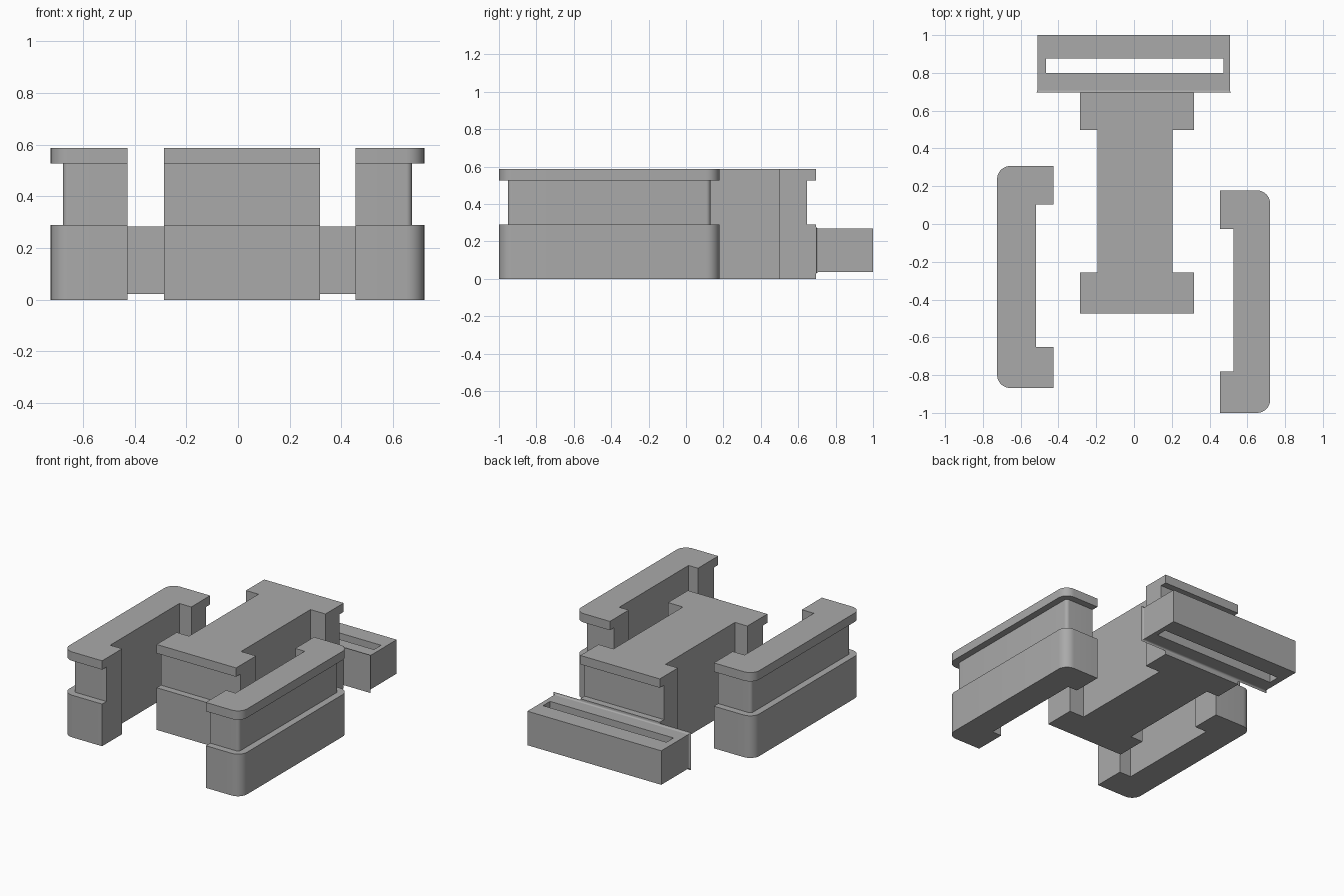
import bpy, bmesh, math

if "Cube" in bpy.data.objects:
    bpy.data.objects.remove(bpy.data.objects["Cube"])

grey = bpy.data.materials.new("plain_grey")
grey.diffuse_color = (0.4, 0.4, 0.4, 1)
grey.use_nodes = True
grey.node_tree.nodes["Principled BSDF"].inputs["Base Color"].default_value = grey.diffuse_color

Z_STEP, Z_LIP, Z_TOP = 0.29, 0.527, 0.588   # ledge, underside of lip, top
INSET = 0.047                               # depth of the side groove


def finish(name, bm, angle=30):
    bmesh.ops.recalc_face_normals(bm, faces=bm.faces)
    mesh = bpy.data.meshes.new(name)
    bm.to_mesh(mesh)
    bm.free()
    mesh.materials.append(grey)
    ob = bpy.data.objects.new(name, mesh)
    bpy.context.collection.objects.link(ob)
    bpy.ops.object.select_all(action='DESELECT')
    ob.select_set(True)
    bpy.context.view_layer.objects.active = ob
    bpy.ops.object.shade_smooth_by_angle(angle=math.radians(angle))
    return ob


def loft(name, rings):
    """Skin equal-length rings of 3D points and cap both ends."""
    bm = bmesh.new()
    loops = [[bm.verts.new(p) for p in ring] for ring in rings]
    n = len(loops[0])
    for a, b in zip(loops, loops[1:]):
        for i in range(n):
            j = (i + 1) % n
            bm.faces.new((a[i], a[j], b[j], b[i]))
    bm.faces.new(loops[0])
    bm.faces.new(loops[-1])
    bmesh.ops.remove_doubles(bm, verts=bm.verts, dist=1e-5)
    bmesh.ops.dissolve_degenerate(bm, edges=bm.edges, dist=1e-5)
    return finish(name, bm)


def grooved_block(name, full, narrow):
    """Full base, narrower waist, full lip."""
    layers = [(full, 0), (full, Z_STEP), (narrow, Z_STEP),
              (narrow, Z_LIP), (full, Z_LIP), (full, Z_TOP)]
    loft(name, [[(x, y, z) for x, y in prof] for prof, z in layers])


def bracket_profile(x_in, x_web, x_out, y0, y1, n0, n1, r):
    """C shape opening toward x_in, with rounded outer corners."""
    s = 1 if x_out > 0 else -1
    pts = [(x_in, y1), (x_in, n1), (x_web, n1), (x_web, n0), (x_in, n0), (x_in, y0)]
    for cy, start in ((y0 + r, -90), (y1 - r, 0)):
        for k in range(9):
            a = math.radians(start + 90 * k / 8)
            pts.append((x_out - s * r + s * r * math.cos(a), cy + r * math.sin(a)))
    return pts


def bracket(name, x_in, x_web, x_out, y0, y1, n0, n1):
    s = 1 if x_out > 0 else -1
    grooved_block(name,
                  bracket_profile(x_in, x_web, x_out, y0, y1, n0, n1, 0.07),
                  bracket_profile(x_in, x_web, x_out - s * INSET, y0 + INSET,
                                  y1 - INSET, n0, n1, 0.023))


# side brackets
bracket("left_bracket", -0.427, -0.518, -0.725, -0.868, 0.307, -0.65, 0.102)
bracket("right_bracket", 0.455, 0.527, 0.721, -1.0, 0.178, -0.78, -0.027)


# centre I-shaped block, grooved across both ends
def beam_profile(y0, y1):
    l, r, wl, wr, n0, n1 = -0.287, 0.318, -0.192, 0.204, -0.258, 0.497
    return [(l, y0), (r, y0), (r, n0), (wr, n0), (wr, n1), (r, n1),
            (r, y1), (l, y1), (l, n1), (wl, n1), (wl, n0), (l, n0)]


grooved_block("centre_block", beam_profile(-0.475, 0.695),
              beam_profile(-0.475 + INSET, 0.695 - INSET))

# strap loop: rounded bar frame with a through slot
X0, X1, Y0, Y1, B0, B1 = -0.512, 0.508, 0.695, 1.0, 0.036, 0.27
bm = bmesh.new()
outer = [(X0, Y0), (X1, Y0), (X1, Y1), (X0, Y1)]
slot = [(-0.465, 0.80), (0.475, 0.80), (0.475, 0.877), (-0.465, 0.877)]
o0, o1 = ([bm.verts.new((x, y, z)) for x, y in outer] for z in (B0, B1))
i0, i1 = ([bm.verts.new((x, y, z)) for x, y in slot] for z in (B0, B1))
for i in range(4):
    j = (i + 1) % 4
    for a, b in ((o0, o1), (o1, i1), (i1, i0), (i0, o0)):
        bm.faces.new((a[i], a[j], b[j], b[i]))
# round every sharp edge that is away from the front face
sharp = [e for e in bm.edges if e.calc_face_angle(0) > 0.5
         and not all(abs(v.co.y - Y0) < 1e-4 for v in e.verts)
         and not (abs(e.verts[0].co.z - e.verts[1].co.z) > 0.1
                  and all(v.co.y < 0.9 for v in e.verts))]
bmesh.ops.bevel(bm, geom=sharp, offset=0.018, segments=4, profile=0.5, affect='EDGES')
finish("strap_loop", bm)

# thin flared foot where the loop meets the centre block
rings = []
for k in range(5):
    a = math.radians(90 * k / 4)
    g = 0.013 * (1 - math.sin(a))
    y = 0.695 + 0.012 * (1 - math.cos(a))
    rings.append([(X0 - g, y, B0 - g), (X1 + g, y, B0 - g),
                  (X1 + g, y, B1 + g), (X0 - g, y, B1 + g)])
loft("loop_flare", rings)
